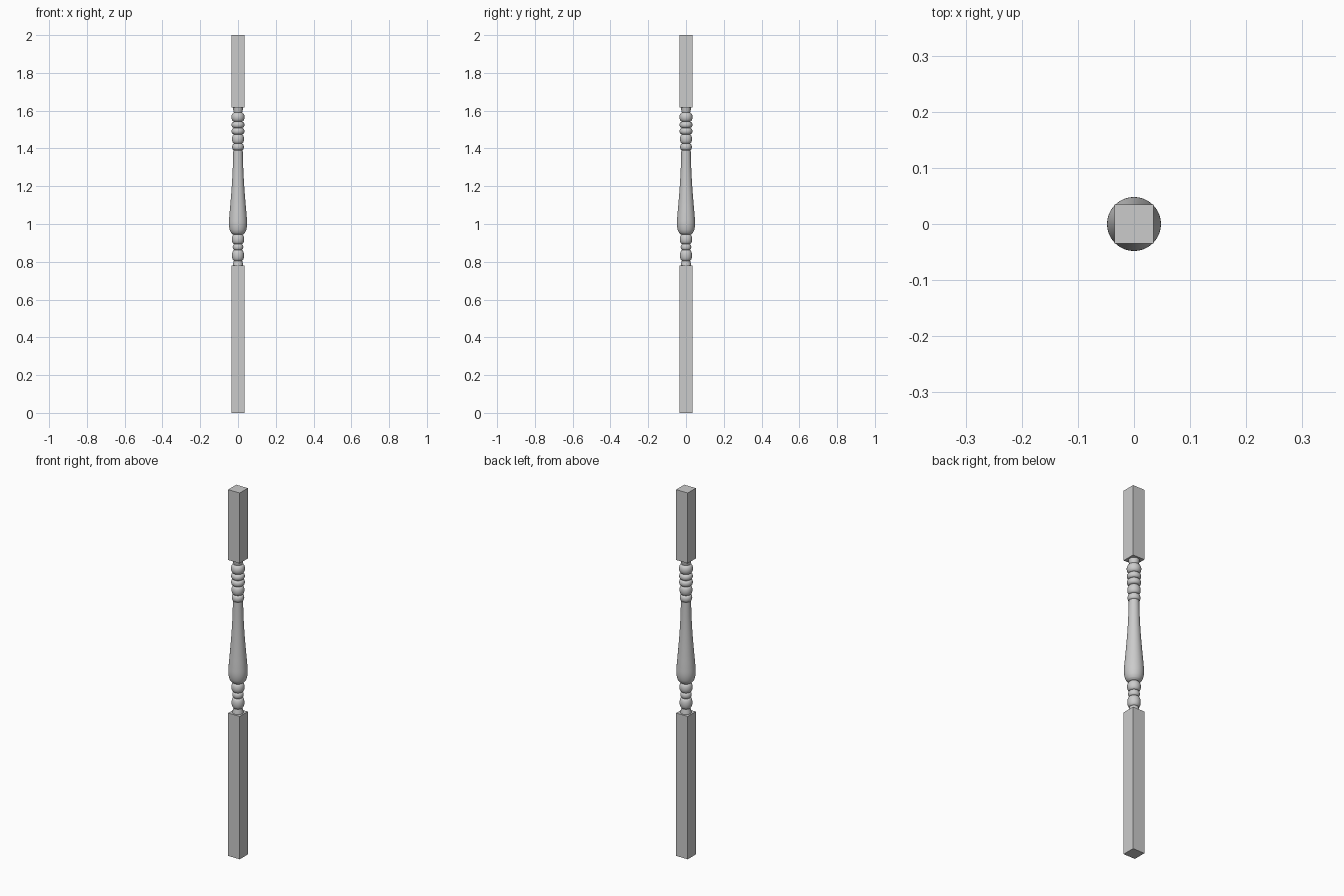
import bpy, bmesh
from math import sin, cos, pi

if "Cube" in bpy.data.objects:
    bpy.data.objects.remove(bpy.data.objects["Cube"])

HALF = 0.035   # half width of the square sections
SEG = 48


def block(name, z0, z1):
    bpy.ops.mesh.primitive_cube_add(size=1, location=(0, 0, (z0 + z1) / 2))
    ob = bpy.context.object
    ob.name = name
    ob.scale = (2 * HALF, 2 * HALF, z1 - z0)
    bpy.ops.object.transform_apply(location=False, rotation=False, scale=True)


def bead(z0, z1, neck, r, n=10):
    # rounded ring profile bulging from neck radius to r
    pts = []
    for i in range(n + 1):
        a = pi * i / n
        pts.append((neck + (r - neck) * sin(a), (z0 + z1) / 2 - (z1 - z0) / 2 * cos(a)))
    return pts


def spline(ctrl, n=6):
    # smooth curve through control points
    out = []
    for i in range(len(ctrl) - 1):
        p = [ctrl[max(i - 1, 0)], ctrl[i], ctrl[i + 1], ctrl[min(i + 2, len(ctrl) - 1)]]
        d1 = (p[2][1] - p[1][1])
        m1 = (p[2][0] - p[0][0]) / (p[2][1] - p[0][1]) * d1
        m2 = (p[3][0] - p[1][0]) / (p[3][1] - p[1][1]) * d1
        for k in range(n):
            t = k / n
            r = ((2*t**3 - 3*t**2 + 1) * p[1][0] + (t**3 - 2*t**2 + t) * m1
                 + (-2*t**3 + 3*t**2) * p[2][0] + (t**3 - t**2) * m2)
            out.append((r, p[1][1] + t * d1))
    return out + [ctrl[-1]]


def lathe(name, profile):
    bm = bmesh.new()
    rings = [[bm.verts.new((r * cos(2*pi*i/SEG), r * sin(2*pi*i/SEG), z)) for i in range(SEG)]
             for r, z in profile]
    for a, b in zip(rings, rings[1:]):
        for i in range(SEG):
            j = (i + 1) % SEG
            bm.faces.new((a[i], a[j], b[j], b[i]))
    bm.faces.new(rings[0][::-1])
    bm.faces.new(rings[-1])
    bmesh.ops.remove_doubles(bm, verts=bm.verts, dist=1e-5)
    me = bpy.data.meshes.new(name)
    bm.to_mesh(me)
    bm.free()
    ob = bpy.data.objects.new(name, me)
    bpy.context.collection.objects.link(ob)
    bpy.ops.object.select_all(action='DESELECT')
    ob.select_set(True)
    bpy.context.view_layer.objects.active = ob
    bpy.ops.object.shade_smooth_by_angle(angle=0.7)


# Square ends
block("lower_block", 0, 0.78)
block("upper_block", 1.616, 2.0)

# Turned centre: lower neck and beads, vase, upper beads and neck
profile = [(0.028, 0.775), (0.027, 0.785), (0.022, 0.805)]
profile += bead(0.806, 0.862, 0.020, 0.032)
profile += bead(0.863, 0.893, 0.020, 0.028)
profile += bead(0.894, 0.944, 0.020, 0.033)
profile += spline([(0.027, 0.945), (0.036, 0.953), (0.044, 0.970), (0.048, 1.0), (0.046, 1.04),
                   (0.040, 1.11), (0.033, 1.20), (0.028, 1.29), (0.025, 1.39)])
profile += bead(1.391, 1.424, 0.022, 0.031)
profile += bead(1.426, 1.474, 0.020, 0.032)
profile += bead(1.475, 1.508, 0.022, 0.034)
profile += bead(1.509, 1.541, 0.022, 0.034)
profile += bead(1.542, 1.590, 0.020, 0.035)
profile += [(0.022, 1.591), (0.025, 1.603), (0.027, 1.620)]
lathe("turned_centre", profile)
